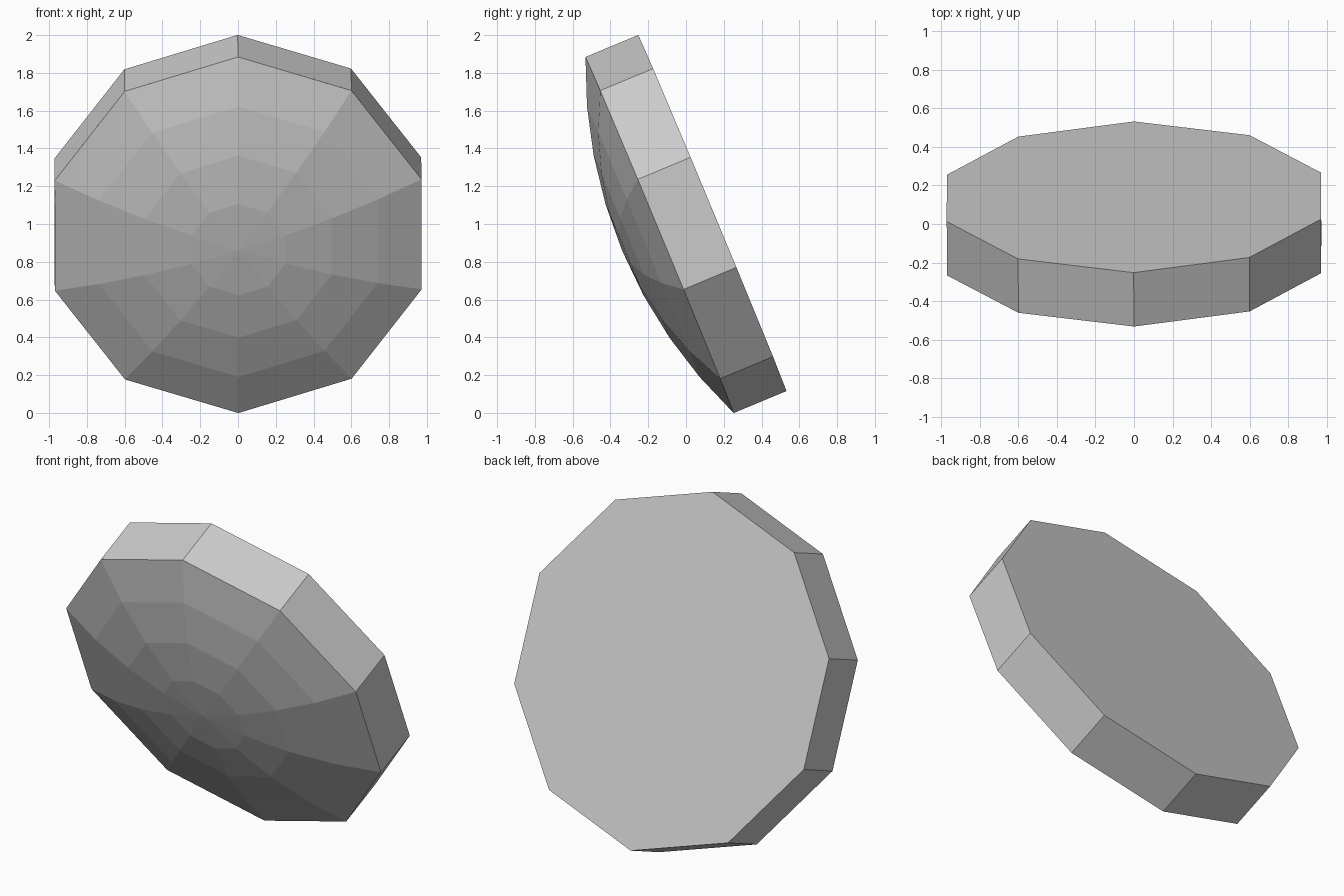
import bpy
import bmesh
from math import sin, cos, pi, radians
from mathutils import Matrix, Vector

SIDES = 10
RADIUS = 1.021
THICKNESS = 0.303
DOME_SPHERE = 2.53      # radius of the sphere the dome is cut from
DOME_ANGLE = radians(23.8)
DOME_RINGS = 4

cube = bpy.data.objects.get("Cube")
if cube:
    bpy.data.objects.remove(cube, do_unlink=True)

grey = bpy.data.materials.new("plain grey")
grey.use_nodes = True
colour = (0.6, 0.6, 0.6, 1)
grey.diffuse_color = colour
grey.node_tree.nodes["Principled BSDF"].inputs["Base Color"].default_value = colour

# The disc is tilted back-to-front, with a hair of yaw and roll
tilt = (Matrix.Rotation(radians(0.35), 4, 'Z')
        @ Matrix.Rotation(radians(-0.2), 4, 'Y')
        @ Matrix.Rotation(radians(22.6), 4, 'X'))
place = Matrix.Translation((0, 0, 1)) @ tilt


def ring(bm, radius, y):
    """Ten-sided ring around the disc axis, one corner pointing up."""
    return [bm.verts.new((radius * sin(2 * pi * i / SIDES), y,
                          radius * cos(2 * pi * i / SIDES)))
            for i in range(SIDES)]


def bridge(bm, a, b):
    for i in range(SIDES):
        j = (i + 1) % SIDES
        bm.faces.new((a[i], a[j], b[j], b[i]))


def finish(bm, name, toward):
    """Turn the faces outward, tilt the part and add it to the scene."""
    bm.normal_update()
    for f in bm.faces:
        c = f.calc_center_median()
        out = c - Vector(toward)
        if f.normal.dot(out) < 0:
            f.normal_flip()
    bm.transform(place)
    mesh = bpy.data.meshes.new(name)
    bm.to_mesh(mesh)
    bm.free()
    mesh.materials.append(grey)
    obj = bpy.data.objects.new(name, mesh)
    bpy.context.collection.objects.link(obj)


half = THICKNESS / 2

# Rim with the flat back
bm = bmesh.new()
front = ring(bm, RADIUS, -half)
back = ring(bm, RADIUS, half)
bridge(bm, front, back)
bm.faces.new(back)
finish(bm, "rim_and_back", (0, 0, 0))

# Faceted dome on the front
bm = bmesh.new()
base = DOME_SPHERE * cos(DOME_ANGLE)
apex = bm.verts.new((0, -half - (DOME_SPHERE - base), 0))
inner = None
for k in range(1, DOME_RINGS + 1):
    a = DOME_ANGLE * k / DOME_RINGS
    outer = ring(bm, DOME_SPHERE * sin(a),
                 -half - (DOME_SPHERE * cos(a) - base))
    if inner:
        bridge(bm, inner, outer)
    else:
        for i in range(SIDES):
            bm.faces.new((apex, outer[i], outer[(i + 1) % SIDES]))
    inner = outer
finish(bm, "domed_front", (0, 0, 0))
